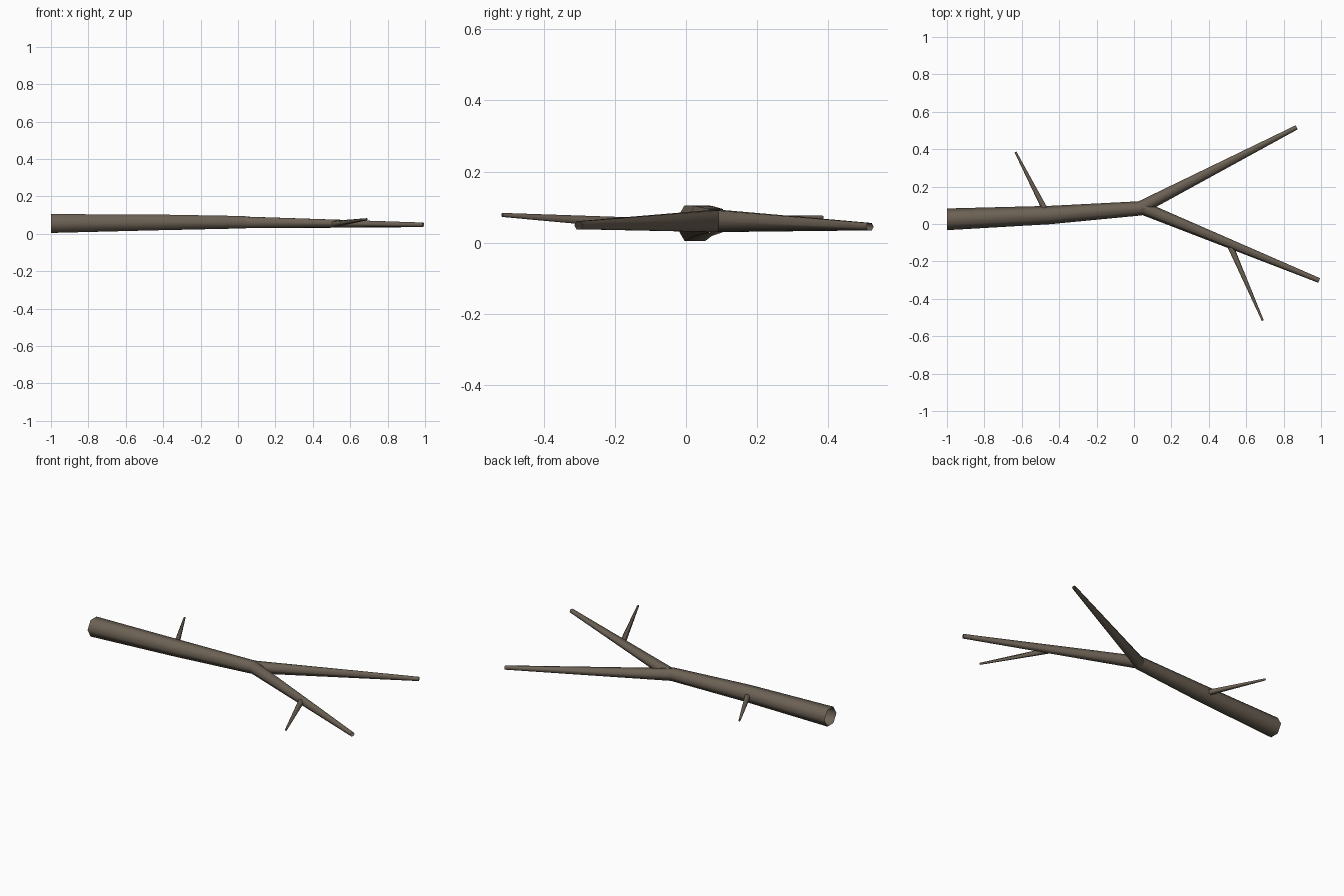
import bpy, bmesh
from math import cos, sin, tau
from mathutils import Vector

if "Cube" in bpy.data.objects:
    bpy.data.objects.remove(bpy.data.objects["Cube"])

bark = bpy.data.materials.new("bark")
bark.diffuse_color = (0.15, 0.12, 0.09, 1)
bark.use_nodes = True
bark.node_tree.nodes["Principled BSDF"].inputs["Base Color"].default_value = bark.diffuse_color


def limb(name, points, sides):
    """Open tapered tube through (x, y, z, radius) stations."""
    bm = bmesh.new()
    pos = [Vector(p[:3]) for p in points]
    rings = []
    for i, p in enumerate(points):
        d = (pos[min(i + 1, len(pos) - 1)] - pos[max(i - 1, 0)]).normalized()
        if i == 0 and name == "main_stem":
            d = Vector((1, 0, 0))  # square cut end
        side = Vector((0, 0, 1)).cross(d).normalized()
        up = d.cross(side)
        rings.append([bm.verts.new(pos[i] + p[3] * (cos(tau * k / sides) * side
                      + sin(tau * k / sides) * up)) for k in range(sides)])
    for a, b in zip(rings, rings[1:]):
        for k in range(sides):
            n = (k + 1) % sides
            bm.faces.new((a[k], a[n], b[n], b[k]))
    bmesh.ops.recalc_face_normals(bm, faces=bm.faces)
    for f in bm.faces:
        f.smooth = True
    me = bpy.data.meshes.new(name)
    bm.to_mesh(me)
    bm.free()
    me.materials.append(bark)
    bpy.context.collection.objects.link(bpy.data.objects.new(name, me))


# Thick stem, gently bent midway
limb("main_stem", [(-1, 0.025, 0.055, 0.058), (-0.45, 0.048, 0.061, 0.049),
                   (0.04, 0.084, 0.062, 0.038)], 6)
# Two forked branches
limb("left_branch", [(0.03, 0.084, 0.061, 0.036), (0.87, 0.517, 0.045, 0.012)], 6)
limb("right_branch", [(0.03, 0.092, 0.061, 0.036), (0.99, -0.302, 0.049, 0.013)], 6)
# Small side twigs
limb("stem_twig", [(-0.465, 0.06, 0.061, 0.018), (-0.633, 0.385, 0.07, 0.006)], 5)
limb("branch_twig", [(0.515, -0.122, 0.053, 0.018), (0.688, -0.517, 0.078, 0.006)], 5)
